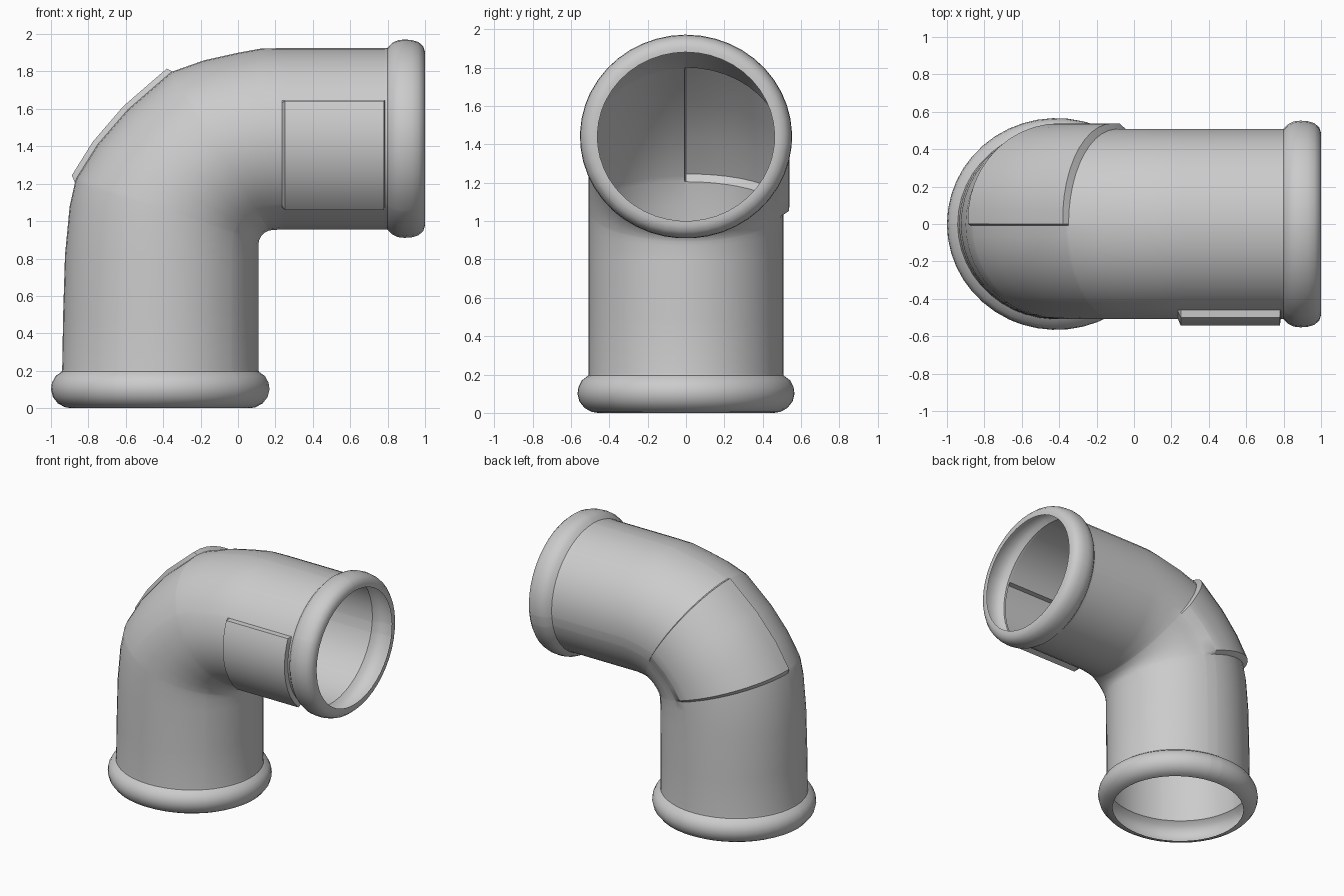
import bpy
import bmesh
from math import sin, cos, radians
from mathutils import Vector

cube = bpy.data.objects.get("Cube")
if cube:
    bpy.data.objects.remove(cube)

HALF_WIDTH = 0.508

# Columns round the pipe: 0 is the outside of the bend, 90 the back, 270 the front
angles = sorted(set(range(0, 360, 8)) | {95, 105, 221, 223, 293, 295, 359})


def ramp(v, a, b):
    return min(1, max(0, (v - a) / (b - a)))


def back_panel(a):
    """Raised quarter panel on the back of the bend."""
    if a > 180:
        return 0.03 * ramp(a, 359, 360)
    return (0.03 + 0.012 * sin(radians(min(2 * a, 180)))) * (1 - ramp(a, 95, 105))


def front_plate(a):
    """Raised plate on the front of the horizontal arm."""
    return 0.036 * ramp(a, 221, 223) * (1 - ramp(a, 293, 295))


# Sections: outer point, inner point, half width, raised feature
rings = []


def section(outer, inner, width=HALF_WIDTH, lift=None):
    rings.append((Vector((outer[0], 0, outer[1])), Vector((inner[0], 0, inner[1])), width, lift))


# Bottom collar, (radius, height)
BASE_X = -0.415
for r, z in [(0.48, 0), (0.51, 0.005), (0.548, 0.025), (0.575, 0.06), (0.585, 0.1),
             (0.58, 0.135), (0.562, 0.17), (0.528, 0.195)]:
    section((BASE_X - r, z), (BASE_X + r, z), r - 0.019)

# Upright arm and bend
for outer, inner, lift in [
    ((-0.94, 0.21), (0.11, 0.21), None),
    ((-0.935, 0.5), (0.11, 0.5), None),
    ((-0.925, 0.82), (0.11, 0.8), None),
    ((-0.9, 1.08), (0.11, 0.87), None),
    ((-0.872, 1.205), (0.113, 0.89), None),
    ((-0.86, 1.235), (0.115, 0.9), back_panel),
    ((-0.75, 1.41), (0.125, 0.92), back_panel),
    ((-0.59, 1.595), (0.14, 0.935), back_panel),
    ((-0.365, 1.79), (0.165, 0.948), back_panel),
    ((-0.35, 1.8), (0.168, 0.949), None),
    ((-0.18, 1.86), (0.185, 0.951), None),
    ((0, 1.9), (0.2, 0.952), None),
    ((0.12, 1.922), (0.215, 0.953), None),
]:
    section(outer, inner, lift=lift)

# Horizontal arm with the front plate
for x, lift in [(0.235, None), (0.25, front_plate), (0.78, front_plate), (0.785, None)]:
    section((x, 1.925), (x, 0.955), lift=lift)

# Side collar, (distance, radius)
ARM_Z = 1.44
for x, r in [(0.8, 0.487), (0.825, 0.513), (0.855, 0.527), (0.89, 0.531), (0.93, 0.528),
             (0.965, 0.517), (0.99, 0.495), (1, 0.465), (1, 0.44)]:
    section((x, ARM_Z + r), (x, ARM_Z - r), r + 0.022)

# Loft the sections into one open shell
bm = bmesh.new()
loops = []
for outer, inner, width, lift in rings:
    mid = (outer + inner) / 2
    loop = []
    for a in angles:
        offset = (outer - mid) * cos(radians(a)) + Vector((0, width * sin(radians(a)), 0))
        if lift:
            offset += offset.normalized() * lift(a)
        loop.append(bm.verts.new(mid + offset))
    loops.append(loop)
count = len(angles)
for low, high in zip(loops, loops[1:]):
    for j in range(count):
        k = (j + 1) % count
        bm.faces.new((low[j], high[j], high[k], low[k]))

mesh = bpy.data.meshes.new("pipe_elbow")
bm.to_mesh(mesh)
bm.free()
pipe = bpy.data.objects.new("pipe_elbow", mesh)
bpy.context.collection.objects.link(pipe)

# Plain grey material
grey = bpy.data.materials.new("light_grey")
grey.use_nodes = True
colour = (0.6, 0.6, 0.6, 1)
grey.diffuse_color = colour
grey.node_tree.nodes["Principled BSDF"].inputs["Base Color"].default_value = colour
mesh.materials.append(grey)

bpy.ops.object.select_all(action='DESELECT')
pipe.select_set(True)
bpy.context.view_layer.objects.active = pipe
bpy.ops.object.shade_smooth_by_angle(angle=radians(35))
